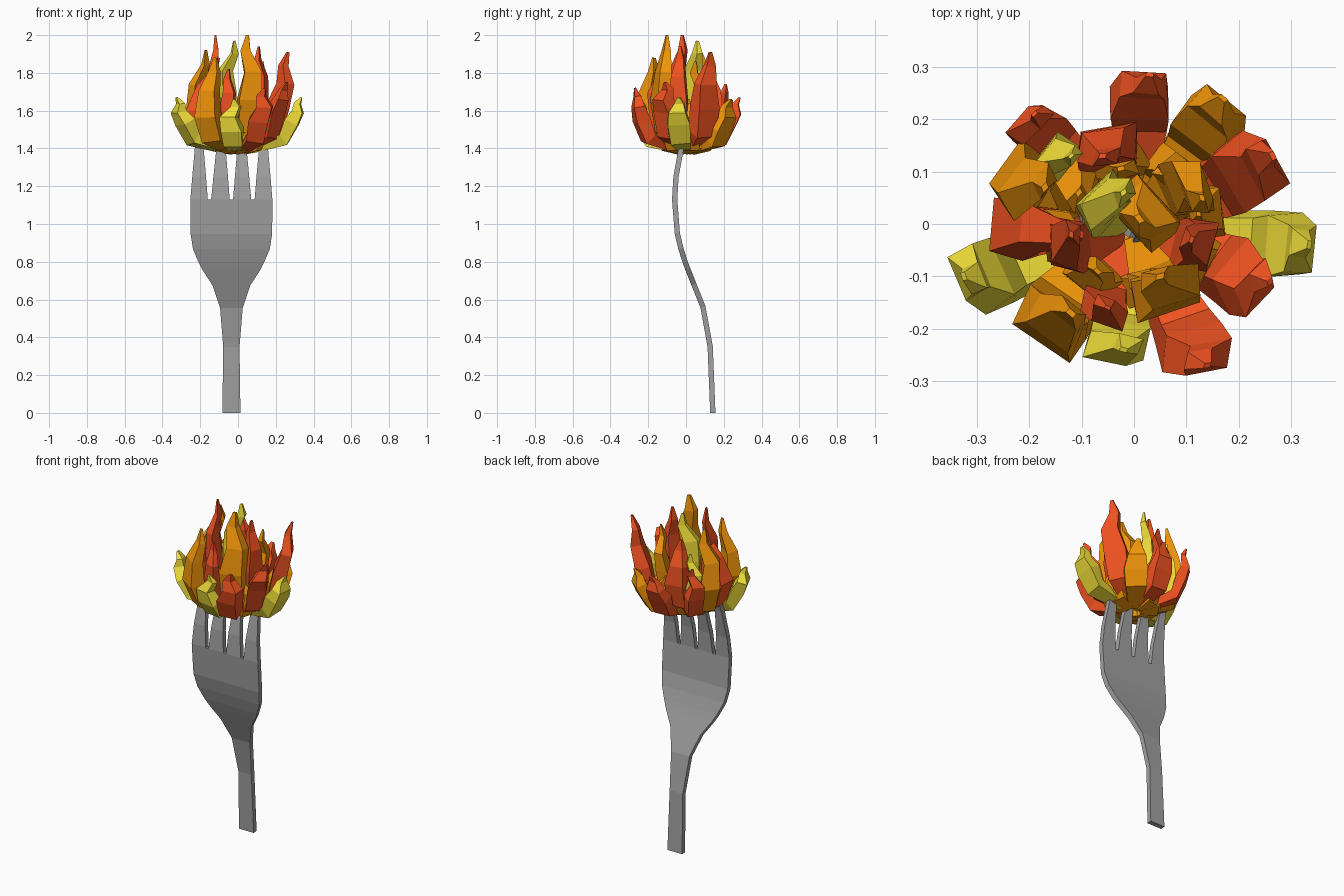
import bpy, bmesh, math, random
from mathutils import Vector

if "Cube" in bpy.data.objects:
    bpy.data.objects.remove(bpy.data.objects["Cube"])

random.seed(4)
CX = -0.035  # centre line of the fork


def make_object(name, bm, colour):
    bmesh.ops.recalc_face_normals(bm, faces=bm.faces)
    mesh = bpy.data.meshes.new(name)
    bm.to_mesh(mesh)
    bm.free()
    obj = bpy.data.objects.new(name, mesh)
    bpy.context.collection.objects.link(obj)
    mesh.materials.append(colour)
    return obj


def material(name, rgb):
    mat = bpy.data.materials.new(name)
    mat.diffuse_color = (*rgb, 1)
    mat.use_nodes = True
    mat.node_tree.nodes["Principled BSDF"].inputs["Base Color"].default_value = mat.diffuse_color
    return mat


STEEL = material("steel", (.36, .36, .36))
RED = material("red", (.88, .085, .015))
ORANGE = material("orange", (.90, .31, .003))
YELLOW = material("yellow", (.86, .72, .04))

# Fork: bent sheet outline (z, half width, y), then four tines, thickened
bm = bmesh.new()
rows = [(0, .048, .142), (.35, .043, .128), (.56, .060, .09), (.68, .100, .042),
        (.76, .152, .010), (.80, .173, -.005), (.87, .203, -.027), (.95, .216, -.046),
        (1.13, .217, -.060)]
grid = [[bm.verts.new((CX + s * w, y, z)) for s in (-1, 1)] for z, w, y in rows[:-1]]
tine_x = [(-.252, -.160), (-.142, -.044), (-.026, .070), (.088, .182)]
tip_x = [(-.215, -.195), (-.098, -.078), (.010, .030), (.125, .145)]
roots = [[bm.verts.new((x, rows[-1][2], rows[-1][0])) for x in pair] for pair in tine_x]
for a, b in zip(grid, grid[1:]):
    bm.faces.new((a[0], a[1], b[1], b[0]))
bm.faces.new(grid[-1] + [v for pair in reversed(roots) for v in reversed(pair)])
for root, start, end in zip(roots, tine_x, tip_x):
    last = root
    for z, y, t in [(1.25, -.053, .27), (1.42, -.022, .68), (1.54, .015, 1)]:
        new = [bm.verts.new((s + (e - s) * t, y, z)) for s, e in zip(start, end)]
        bm.faces.new((last[0], last[1], new[1], new[0]))
        last = new
solid = make_object("fork", bm, STEEL).modifiers.new("thickness", 'SOLIDIFY')
solid.thickness = .028
solid.offset = 0


# One flame: four-sided tongue, rooted in the core, bulging out, then licking up
def flame(name, colour, belly, tip, width, root_z=1.395):
    belly, tip = Vector(belly), Vector(tip)
    out = Vector((belly.x, belly.y, 0)).normalized()
    side = Vector((-out.y, out.x, 0))
    lick = side * random.uniform(-.025, .025)
    base = Vector((belly.x * .25, belly.y * .25, root_z))
    low = Vector((belly.x * .85, belly.y * .85, base.z + (belly.z - base.z) * .38))
    mid = belly.lerp(tip, .42) + out * .012 + lick
    neck = belly.lerp(tip, .75) - out * .008 - lick * .5
    path = [base, low, belly, mid, neck, tip]
    scale = [.5, .9, 1, .76, .44, .13]
    turn = math.pi / 4 + random.uniform(-.35, .35)
    bm = bmesh.new()
    rings = []
    for i, (p, s) in enumerate(zip(path, scale)):
        along = (path[min(i + 1, 5)] - path[max(i - 1, 0)]).normalized()
        normal = along.cross(side).normalized()
        angles = [turn + i * .06 + k * math.pi / 2 for k in range(4)]
        rings.append([bm.verts.new(p + side * math.sin(a) * width * s * 1.05
                                   + normal * math.cos(a) * width * s * .65) for a in angles])
    for a, b in zip(rings, rings[1:]):
        for k in range(4):
            bm.faces.new((a[k], a[k - 1], b[k - 1], b[k]))
    bm.faces.new(rings[0])
    bm.faces.new(rings[-1])
    make_object(name, bm, colour)


# Flames: colour, belly, tip, half width
flames = [
    (YELLOW, (-.28, -.10, 1.54), (-.325, -.10, 1.67), .08),
    (YELLOW, (.285, -.04, 1.54), (.335, -.04, 1.67), .08),
    (YELLOW, (-.03, -.22, 1.50), (-.02, -.24, 1.66), .075),
    (YELLOW, (-.06, .04, 1.70), (-.02, .06, 1.97), .07),
    (YELLOW, (-.15, .13, 1.58), (-.12, .13, 1.78), .055),
    (RED, (.01, .23, 1.53), (.03, .285, 1.67), .075),
    (RED, (.21, .10, 1.62), (.265, .13, 1.91), .085),
    (RED, (.20, -.10, 1.60), (.26, -.11, 1.75), .075),
    (RED, (.11, -.235, 1.55), (.14, -.27, 1.72), .075),
    (RED, (-.06, -.16, 1.60), (-.05, -.16, 1.82), .055),
    (RED, (-.24, -.01, 1.60), (-.10, -.02, 1.88), .07),
    (RED, (-.13, -.04, 1.68), (-.12, -.02, 2.0), .065),
    (RED, (-.18, .18, 1.56), (-.19, .21, 1.74), .06),
    (RED, (-.05, .15, 1.60), (-.06, .13, 1.85), .075),
    (RED, (.12, -.04, 1.66), (.11, -.03, 1.94), .065),
    (ORANGE, (-.16, -.19, 1.57), (-.12, -.17, 1.88), .09),
    (ORANGE, (-.22, .09, 1.60), (-.17, .07, 1.92), .08),
    (ORANGE, (.14, .18, 1.51), (.17, .24, 1.66), .085),
    (ORANGE, (.06, -.13, 1.66), (.05, -.10, 2.0), .085),
    (ORANGE, (.10, .07, 1.62), (.13, .05, 1.86), .07),
    (ORANGE, (.02, .02, 1.50), (.01, .01, 1.66), .09),
]
for i, (colour, belly, tip, width) in enumerate(flames, 1):
    flame(f"flame_{i}", colour, belly, tip, width)

# Short orange flames filling the core
for i in range(8):
    a = i * math.tau / 8 + .2
    x, y = .14 * math.cos(a), .12 * math.sin(a)
    flame(f"core_flame_{i + 1}", ORANGE, (x, y, 1.46), (x * .9, y * .9, 1.64), .07, 1.385)
